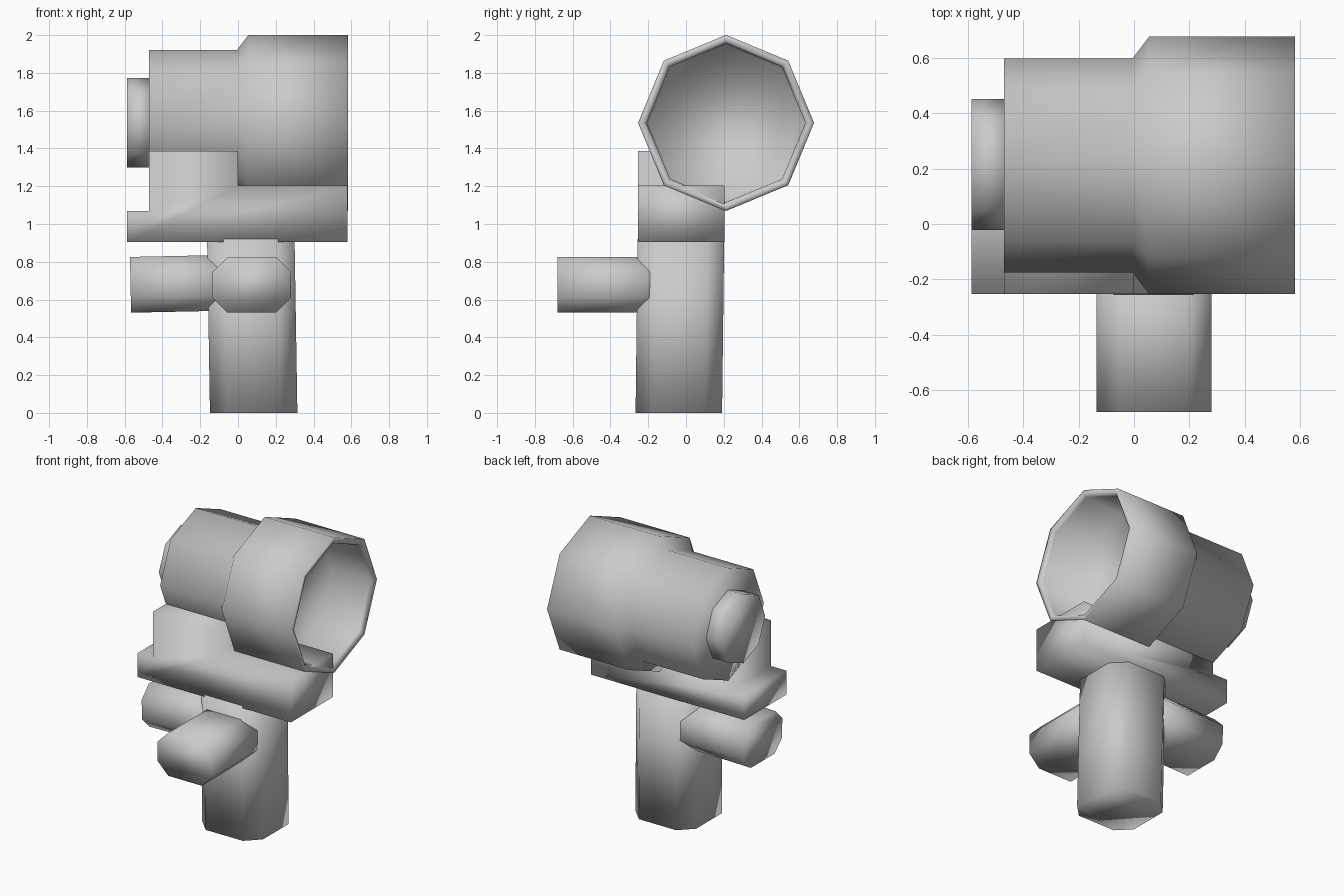
import bpy, math
from mathutils import Vector

if "Cube" in bpy.data.objects:
    bpy.data.objects.remove(bpy.data.objects["Cube"])


def make_object(name, verts, faces):
    mesh = bpy.data.meshes.new(name)
    mesh.from_pydata(verts, [], faces)
    mesh.update()
    obj = bpy.data.objects.new(name, mesh)
    bpy.context.collection.objects.link(obj)
    for p in mesh.polygons:
        p.use_smooth = True
    return obj


def loft(name, rings):
    """Skin equal-length rings of points and cap both ends."""
    n = len(rings[0])
    verts = [p for ring in rings for p in ring]
    faces = []
    for i in range(len(rings) - 1):
        for k in range(n):
            a, b = i * n + k, i * n + (k + 1) % n
            faces.append((a, b, b + n, a + n))
    faces.append(tuple(reversed(range(n))))
    faces.append(tuple(range((len(rings) - 1) * n, len(rings) * n)))
    return make_object(name, verts, faces)


def lathe_x(name, profile, cy, cz, sides=8):
    """Eight-sided turned part along x from (x, radius) pairs."""
    angles = [2 * math.pi * k / sides for k in range(sides)]
    return loft(name, [[(x, cy + r * math.cos(a), cz + r * math.sin(a))
                        for a in angles] for x, r in profile])


def chamfered(w, h, c):
    """Rectangle with cut corners, counter-clockwise."""
    w, h = w / 2, h / 2
    return [(w, c - h), (w, h - c), (w - c, h), (c - w, h),
            (-w, h - c), (-w, c - h), (c - w, -h), (w - c, -h)]


def prism(name, section, start, end, u, v):
    """Sweep a section straight from start to end, u and v being its axes."""
    u, v = Vector(u), Vector(v)
    return loft(name, [[Vector(o) + u * a + v * b for a, b in section]
                       for o in (start, end)])


# Main barrel with flared front and recessed opening
lathe_x("barrel", [(-0.47, 0.387), (-0.005, 0.387), (0.055, 0.466),
                   (0.583, 0.466), (0.583, 0.437), (0.565, 0.42),
                   (0.28, 0.41)], 0.212, 1.535)

# Rear eyepiece
lathe_x("eyepiece", [(-0.587, 0.237), (-0.45, 0.237)], 0.215, 1.536)

# Stepped body under the barrel, extruded along y
side = [(-0.587, 0.905), (0.58, 0.905), (0.58, 1.203), (0.0, 1.203),
        (0.0, 1.386), (-0.47, 1.386), (-0.47, 1.07), (-0.587, 1.07)]
prism("body", side, (0, -0.253, 0), (0, 0.205, 0), (1, 0, 0), (0, 0, 1))

# Upright handle, leaning slightly
prism("handle", chamfered(0.463, 0.458, 0.09), (0.083, -0.038, 0),
      (0.068, -0.027, 0.92), (1, 0, 0), (0, 1, 0))

# Two stubby grips: one forward, one to the side
grip = chamfered(0.416, 0.295, 0.08)
prism("front_grip", grip, (0.073, -0.68, 0.678), (0.073, -0.1, 0.678),
      (1, 0, 0), (0, 0, 1))
prism("side_grip", grip, (-0.569, -0.025, 0.678), (0.0, -0.025, 0.69),
      (0, 1, 0), (-0.02, 0, 1))

# Make all surface normals point outward
import bmesh
for obj in bpy.context.collection.objects:
    bm = bmesh.new()
    bm.from_mesh(obj.data)
    bmesh.ops.recalc_face_normals(bm, faces=bm.faces)
    bm.to_mesh(obj.data)
    bm.free()
